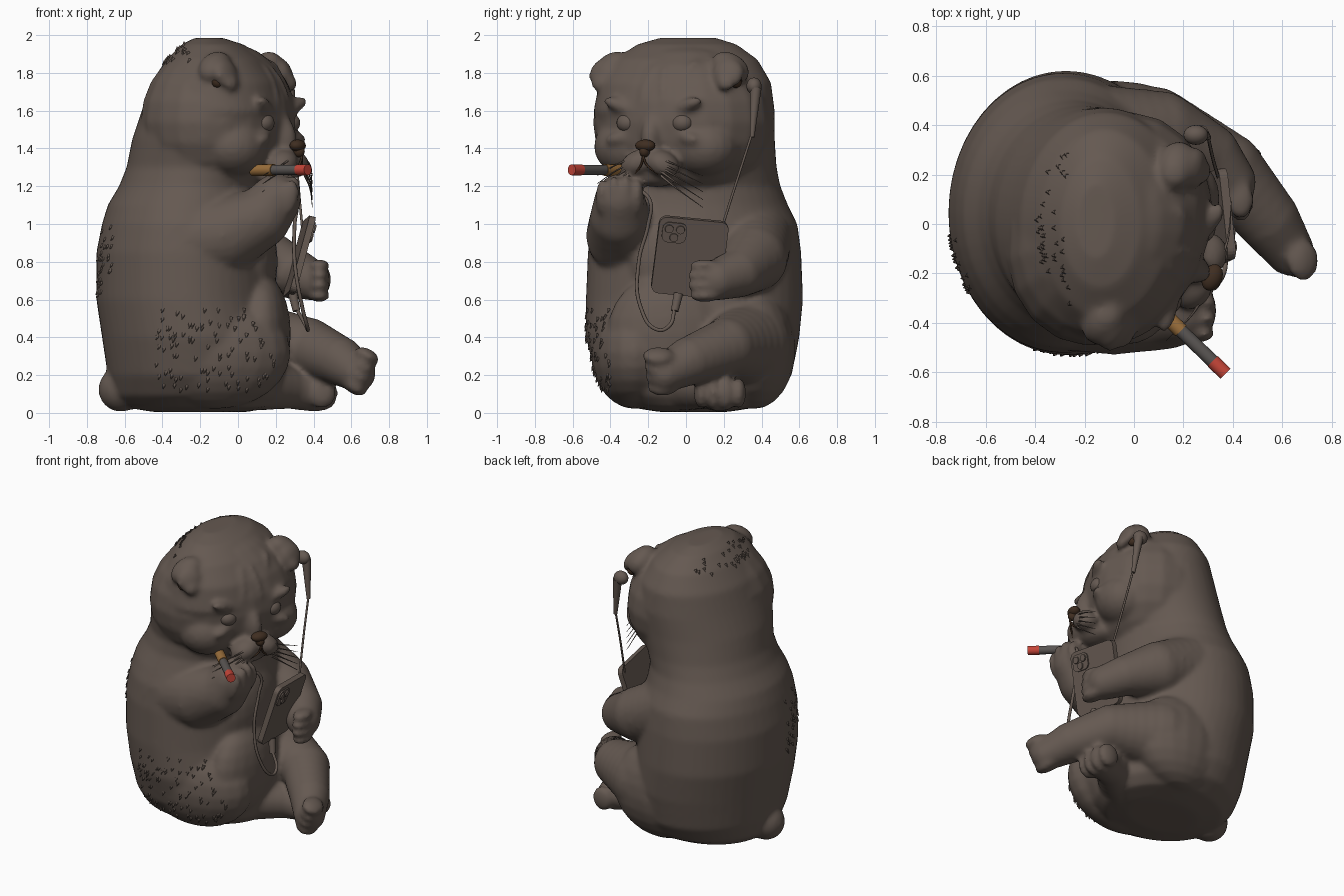
import bpy, bmesh, math, random
from math import sin, cos, pi
from mathutils import Vector, Matrix, Euler

old = bpy.data.objects.get("Cube")
if old:
    bpy.data.objects.remove(old)
random.seed(4)


def material(name, *rgb):
    m = bpy.data.materials.new(name)
    m.use_nodes = True
    m.diffuse_color = (*rgb, 1)
    m.node_tree.nodes["Principled BSDF"].inputs["Base Color"].default_value = (*rgb, 1)
    return m


FUR = material("brown fur", .13, .1, .083)
NOSE = material("dark brown", .05, .027, .015)
PAPER = material("grey paper", .1, .09, .085)
FILTER = material("orange filter", .33, .16, .045)
EMBER = material("red ember", .56, .06, .04)
YAW = Matrix.Rotation(-.44, 4, 'Z')

# Shared unit ball that every rounded form is stamped from
BALL = bpy.data.meshes.new("ball")
bm = bmesh.new()
bmesh.ops.create_uvsphere(bm, u_segments=20, v_segments=12, radius=1)
bm.to_mesh(BALL)
bm.free()


def head(f, s, z):
    """Head frame (forward, left, height) to world."""
    return Vector((-.1, -.02, z)) + YAW.to_3x3() @ Vector((f, s, 0))


def blob(bm, loc, size, rot=(0, 0, 0), turn=Matrix()):
    m = Matrix.Translation(loc) @ turn @ Euler(rot).to_matrix().to_4x4() @ Matrix.Diagonal((*size, 1))
    BALL.transform(m)
    bm.from_mesh(BALL)
    BALL.transform(m.inverted())


def limb(bm, points, steps=5):
    """Chain of overlapping balls; each point is x, y, z, radius."""
    for a, b in zip(points, points[1:]):
        for i in range(steps + 1):
            p = Vector(a).lerp(Vector(b), i / steps)
            blob(bm, p[:3], [p[3]] * 3)


def finish(bm, name, mat, smooth=True):
    me = bpy.data.meshes.new(name)
    bm.to_mesh(me)
    bm.free()
    ob = bpy.data.objects.new(name, me)
    bpy.context.collection.objects.link(ob)
    me.materials.append(mat)
    me.polygons.foreach_set("use_smooth", [smooth] * len(me.polygons))
    return ob


def wire(name, points, radius, mat=FUR, taper=False):
    cu = bpy.data.curves.new(name, 'CURVE')
    cu.dimensions = '3D'
    cu.bevel_depth, cu.bevel_resolution, cu.use_fill_caps = radius, 2, True
    sp = cu.splines.new('BEZIER')
    sp.bezier_points.add(len(points) - 1)
    for i, (bp, p) in enumerate(zip(sp.bezier_points, points)):
        bp.co = p
        bp.handle_left_type = bp.handle_right_type = 'AUTO'
        bp.radius = 1 - .8 * i / (len(points) - 1) if taper else 1
    cu.materials.append(mat)
    ob = bpy.data.objects.new(name, cu)
    bpy.context.collection.objects.link(ob)


def rod(name, a, b, r1, r2, mat):
    a, b = Vector(a), Vector(b)
    bm = bmesh.new()
    m = Matrix.Translation((a + b) / 2) @ (b - a).to_track_quat('Z', 'Y').to_matrix().to_4x4()
    bmesh.ops.create_cone(bm, cap_ends=True, segments=20, radius1=r1, radius2=r2, depth=(b - a).length, matrix=m)
    for f in bm.faces:
        f.smooth = len(f.verts) == 4
    for e in bm.edges:
        e.smooth = all(f.smooth for f in e.link_faces)
    me = bpy.data.meshes.new(name)
    bm.to_mesh(me)
    bm.free()
    me.materials.append(mat)
    bpy.context.collection.objects.link(bpy.data.objects.new(name, me))


# Torso and head core: height, back x, front x, right y, left y
core = [(.005, -.45, .05, -.14, .22), (.03, -.6, .18, -.3, .38), (.09, -.66, .23, -.4, .49),
        (.2, -.69, .25, -.48, .56), (.4, -.72, .25, -.53, .6), (.6, -.75, .2, -.53, .62),
        (.85, -.75, .18, -.52, .61), (1, -.72, .16, -.5, .59), (1.1, -.69, .14, -.46, .54),
        (1.2, -.63, .13, -.42, .5), (1.3, -.59, .17, -.41, .48), (1.45, -.56, .24, -.46, .47),
        (1.6, -.51, .27, -.49, .47), (1.75, -.46, .23, -.46, .45), (1.87, -.38, .14, -.38, .38),
        (1.95, -.3, .03, -.26, .27), (1.985, -.23, -.08, -.14, .16)]
bm = bmesh.new()
rings = []
for z, x0, x1, y0, y1 in core:
    ring = []
    for i in range(48):
        a = 2 * pi * i / 48
        ring.append(bm.verts.new(((x0 + x1) / 2 + cos(a) * (x1 - x0) / 2,
                                  (y0 + y1) / 2 + sin(a) * (y1 - y0) / 2, z)))
    rings.append(ring)
for lo, hi in zip(rings, rings[1:]):
    for i in range(48):
        j = (i + 1) % 48
        bm.faces.new((lo[i], lo[j], hi[j], hi[i]))
bm.faces.new(rings[0][::-1])
bm.faces.new(rings[-1])

# Round face mass, turned to its right
blob(bm, head(0, 0, 1.54), (.4, .49, .43), turn=YAW)

# Haunches, belly folds and tail
blob(bm, (-.12, -.27, .32), (.4, .235, .3))
blob(bm, (-.08, .36, .34), (.36, .22, .32))
blob(bm, (.12, -.1, .42), (.16, .32, .32))
blob(bm, (.08, .0, .8), (.13, .3, .28))
limb(bm, [(-.52, 0, .18, .14), (-.62, 0, .125, .12)])

# Arms and legs
limb(bm, [(-.32, -.28, .9, .23), (-.08, -.32, .94, .21), (.12, -.35, 1.03, .16), (.2, -.35, 1.13, .135)])
limb(bm, [(-.18, .35, .93, .22), (.1, .36, .82, .18), (.3, .28, .74, .13), (.385, .17, .705, .11)])
limb(bm, [(.06, .33, .36, .23), (.37, .22, .35, .155), (.54, .02, .275, .13), (.63, -.11, .21, .1)])
limb(bm, [(.05, -.05, .16, .15), (.28, .12, .13, .11), (.41, .18, .105, .1)])
# Toes
for i in range(4):
    k = i - 1.5
    blob(bm, (.28 - abs(k) * .01, -.35 + k * .062, 1.16 - k * k * .01), (.055, .036, .1), (0, .25, 0))
    blob(bm, (.43, .1, .7 + k * .054), (.055, .1 - abs(k) * .012, .032))
    blob(bm, (.65 + k * .022, -.135 - k * .008, .22 + k * .055), (.07, .085, .038), (0, .5, 0))
    blob(bm, (.46 - abs(k) * .01, .18 + k * .066, .105), (.075, .04, .1 - abs(k) * .012))

# Face: cheeks, muzzle, chin, nose bridge and frowning brows
for side in (-1, 1):
    blob(bm, head(.19, side * .22, 1.41), (.18, .19, .16), turn=YAW)
    blob(bm, head(.4, side * .07, 1.32), (.085, .1, .07), (side * -.4, 0, 0), YAW)
    blob(bm, head(.335, side * .17, 1.615), (.05, .13, .04), (side * .35, 0, side * -.35), YAW)
    blob(bm, head(.34, side * .18, 1.46), (.045, .1, .04), (side * -.2, 0, side * -.35), YAW)
    # Forehead wrinkles
    blob(bm, head(.31, side * .05, 1.73), (.05, .025, .14), (side * .15, -.45, 0), YAW)
    blob(bm, head(.255, side * .15, 1.77), (.05, .025, .12), (side * -.35, -.5, 0), YAW)
    # Folded ears
    blob(bm, head(.14, side * .35, 1.83), (.08, .11, .07), (side * -.6, .3, 0), YAW)
    blob(bm, head(.21, side * .37, 1.8), (.04, .085, .08), (side * -.5, -.35, side * .3), YAW)
    blob(bm, head(.245, side * .37, 1.75), (.03, .05, .045), (side * -.5, -.3, side * .3), YAW)
blob(bm, head(.36, 0, 1.47), (.085, .06, .13), (0, -.25, 0), YAW)
blob(bm, head(.32, 0, 1.255), (.1, .12, .06), turn=YAW)

cat = finish(bm, "cat_body", FUR)
bpy.context.view_layer.objects.active = cat
remesh = cat.modifiers.new("blend", 'REMESH')
remesh.mode, remesh.voxel_size, remesh.use_smooth_shade = 'VOXEL', .016, True
soften = cat.modifiers.new("soften", 'SMOOTH')
soften.factor, soften.iterations = .5, 7
for name in ("blend", "soften"):
    bpy.ops.object.modifier_apply(modifier=name)

# Short fur tufts on the right flank, the back and the crown
spots = []
for p in cat.data.polygons:
    x, y, z = p.center
    if ((.12 < z < .55 and abs(x + .12) < .32 and y < -.4) or (x < -.66 and y < 0 and .6 < z < 1)
            or (z > 1.85 and x < -.25)):
        spots.append((p.center.copy(), p.normal.copy()))
bm = bmesh.new()
for spot, normal in random.sample(spots, min(160, len(spots))):
    way = (normal * .6 + Vector((-.3, 0, -1.2))).normalized()
    m = Matrix.Translation(spot + way * .005) @ way.to_track_quat('Z', 'Y').to_matrix().to_4x4()
    bmesh.ops.create_cone(bm, segments=6, radius1=.011, radius2=.002, depth=.026, matrix=m)
finish(bm, "fur_tufts", FUR)

# Eyes, nose, whiskers, ear hollows
for side, label in ((-1, "right"), (1, "left")):
    bm = bmesh.new()
    blob(bm, head(.338, side * .16, 1.535), (.055, .06, .052), turn=YAW)
    finish(bm, label + "_eye", FUR)
    bm = bmesh.new()
    blob(bm, head(.18, side * .4, 1.755), (.035, .03, .035), turn=YAW)
    finish(bm, label + "_ear_hollow", NOSE)
    for i in range(5):
        z = 1.345 - i * .022
        wire(label + "_whisker", [head(.46, side * .09, z), head(.45, side * .17, z - .03 - i * .008),
                                  head(.4, side * .31, z - .09 - i * .02)], .007, taper=True)
    wire(label + "_mouth_line", [head(.485, 0, 1.36), head(.477, side * .015, 1.315),
                                 head(.445, side * .07, 1.265)], .006, NOSE)
bm = bmesh.new()
blob(bm, head(.46, 0, 1.415), (.04, .056, .032), turn=YAW)
blob(bm, head(.467, 0, 1.385), (.032, .027, .032), turn=YAW)
finish(bm, "nose", NOSE)

# Cigarette
start, end = Vector((.08, -.325, 1.285)), Vector((.37, -.605, 1.287))
for name, a, b, r, mat in (("filter", 0, .38, .031, FILTER), ("paper_tube", .38, .82, .027, PAPER),
                           ("ember", .82, 1, .029, EMBER)):
    rod("cigarette_" + name, start.lerp(end, a), start.lerp(end, b), r, r, mat)

# Phone with rear camera plate
pose = Matrix.Translation((.325, .02, .825)) @ Euler((-.1, .27, .08)).to_matrix().to_4x4()
for name, loc, size, corner in (("phone", (0, 0, 0), (.035, .37, .42), .04),
                                ("camera_plate", (.02, -.1, .13), (.012, .13, .11), .035)):
    bm = bmesh.new()
    bmesh.ops.create_cube(bm, matrix=Matrix.Translation(loc) @ Matrix.Diagonal((*size, 1)))
    edges = [e for e in bm.edges if abs((e.verts[0].co - e.verts[1].co).x) > size[0] / 2]
    bmesh.ops.bevel(bm, geom=edges, offset=corner, segments=5, affect='EDGES', profile=.5)
    bm.transform(pose)
    finish(bm, name, FUR, False)
for y, z in ((-.13, .15), (-.07, .15), (-.1, .105)):
    rod("camera_lens", pose @ Vector((.02, y, z)), pose @ Vector((.034, y, z)), .024, .022, FUR)

# Charging plug, cables and left earbud
rod("plug", (.29, -.04, .63), (.31, -.06, .54), .025, .02, FUR)
wire("hand_cable", [(.31, -.06, .55), (.36, -.09, .46), (.37, -.15, .44), (.34, -.24, .56), (.3, -.25, .8),
                    (.3, -.2, 1), (.31, -.19, 1.12), (.26, -.27, 1.2)], .01)
wire("ear_cable", [(.34, .19, .98), (.32, .26, 1.2), (.3, .35, 1.48)], .007)
rod("earbud_stem", (.3, .35, 1.46), (.27, .37, 1.72), .012, .03, FUR)
bm = bmesh.new()
blob(bm, (.25, .36, 1.73), (.05, .04, .045))
finish(bm, "earbud", FUR)
bpy.data.meshes.remove(BALL)
